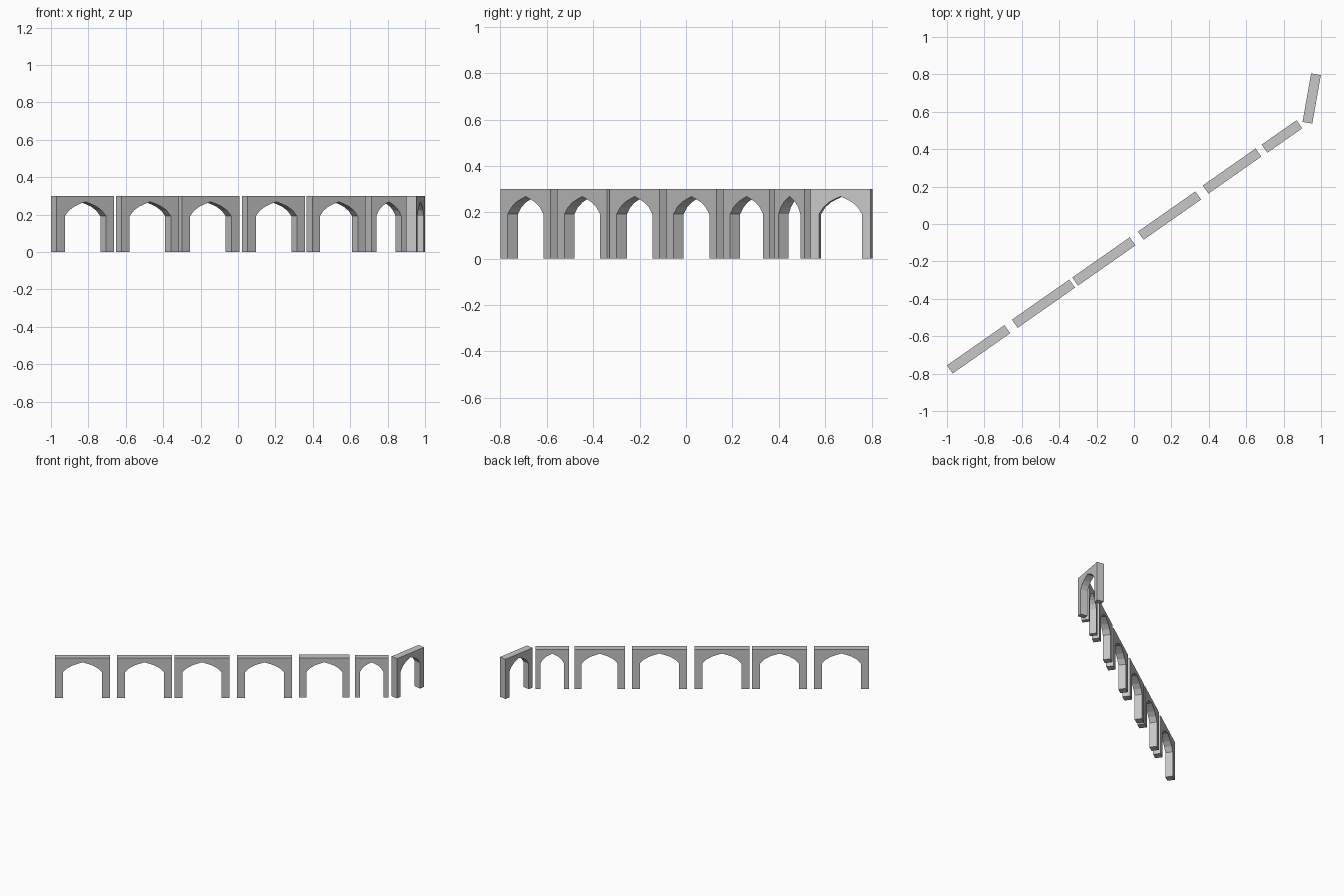
import bpy, bmesh
from math import radians
from mathutils import Matrix

cube = bpy.data.objects.get("Cube")
if cube:
    bpy.data.objects.remove(cube, do_unlink=True)

HEIGHT, DEPTH = 0.30, 0.053
SPRING, APEX = 0.192, 0.268      # heights where the arch starts and peaks
PIER = 0.142                     # pier width as a share of the arch length

stone = bpy.data.materials.new("grey_stone")
stone.use_nodes = True
colour = (0.57, 0.57, 0.57, 1)
stone.diffuse_color = colour
stone.node_tree.nodes["Principled BSDF"].inputs["Base Color"].default_value = colour


def arch_profile(length):
    """Outline of a wall with a pointed opening, in the x-z plane."""
    half = length / 2
    gap = half - length * PIER
    curve = [(1, 0), (0.8, 0.39), (0.53, 0.68), (0.27, 0.85)]
    left = [(-gap * u, SPRING + (APEX - SPRING) * v) for u, v in curve]
    right = [(-x, z) for x, z in reversed(left)]
    return ([(-half, HEIGHT), (-half, 0), (-gap, 0)] + left + [(0, APEX)]
            + right + [(gap, 0), (half, 0), (half, HEIGHT)])


def add_arch(name, x, y, length, angle):
    bm = bmesh.new()
    face = bm.faces.new([bm.verts.new((px, -DEPTH / 2, pz))
                         for px, pz in arch_profile(length)])
    out = bmesh.ops.extrude_face_region(bm, geom=[face])
    moved = [g for g in out["geom"] if isinstance(g, bmesh.types.BMVert)]
    bmesh.ops.translate(bm, verts=moved, vec=(0, DEPTH, 0))
    bmesh.ops.recalc_face_normals(bm, faces=bm.faces)
    mesh = bpy.data.meshes.new(name)
    bm.to_mesh(mesh)
    bm.free()
    mesh.materials.append(stone)
    obj = bpy.data.objects.new(name, mesh)
    obj.matrix_world = Matrix.Translation((x, y, 0)) @ Matrix.Rotation(radians(angle), 4, "Z")
    bpy.context.collection.objects.link(obj)


# Row of six arches, then one turned at the far end: x, y, length, angle
arches = [
    (-0.831, -0.670, 0.375, 35),
    (-0.484, -0.426, 0.375, 35),
    (-0.161, -0.200, 0.375, 35),
    (0.190, 0.045, 0.375, 35),
    (0.524, 0.283, 0.345, 35),
    (0.791, 0.468, 0.228, 35),
    (0.950, 0.671, 0.263, 80),
]
for number, spec in enumerate(arches, 1):
    add_arch(f"arch_{number}", *spec)
